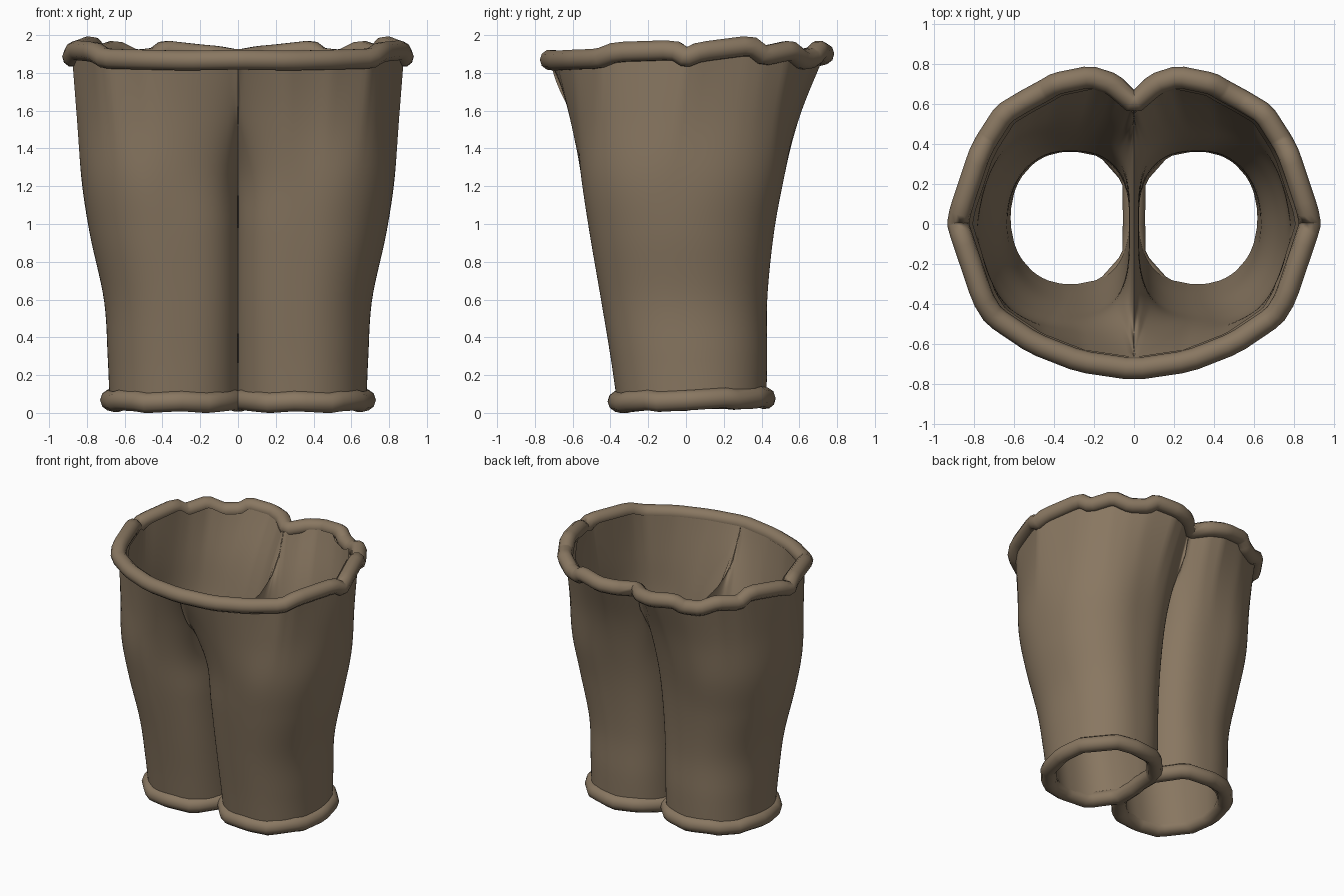
import bpy, bmesh
from math import cos, sin, radians, pi
from mathutils import Vector

if "Cube" in bpy.data.objects:
    bpy.data.objects.remove(bpy.data.objects["Cube"])

N, ROWS = 120, 40
cloth = bpy.data.materials.new("brown_cloth")
cloth.diffuse_color = (0.25, 0.185, 0.12, 1)
cloth.use_nodes = True
cloth.node_tree.nodes["Principled BSDF"].inputs["Base Color"].default_value = cloth.diffuse_color

# Right half of the waist edge, front centre to back centre
WAIST = [Vector(p) for p in [
    (0, -.725, 1.87), (.27, -.685, 1.865), (.5, -.595, 1.87), (.70, -.46, 1.875),
    (.755, -.37, 1.91), (.86, -.06, 1.92), (.878, 0, 1.88), (.865, .07, 1.91),
    (.775, .34, 1.945), (.74, .41, 1.89), (.65, .55, 1.92), (.55, .61, 1.87),
    (.44, .67, 1.88), (.39, .70, 1.92), (.22, .735, 1.90), (.11, .70, 1.89), (0, .60, 1.87)]]
# Crotch line on the centre plane, back to front
CROTCH = [Vector(p) for p in [
    (0, .60, 1.87), (0, .56, 1.70), (0, .46, 1.56), (0, .30, 1.47), (0, .05, 1.43),
    (0, -.20, 1.43), (0, -.40, 1.47), (0, -.53, 1.53), (0, -.62, 1.61), (0, -.68, 1.73),
    (0, -.725, 1.87)]]
# Leg sections: z, outer x, front y, back y, squareness of the inner side
LEG = [(.06, .68, -.365, .425, 2.4), (.3, .69, -.40, .43, 2.6), (.6, .71, -.45, .43, 2.8),
       (.95, .785, -.51, .465, 3.1), (1.25, .83, -.555, .52, 3.4)]
INNER = -.025


def along(points, t):
    """Point at fraction t of a polyline's length."""
    lens = [(b - a).length for a, b in zip(points, points[1:])]
    d = t * sum(lens)
    for a, b, l in zip(points, points[1:], lens):
        if d <= l:
            return a.lerp(b, d / l)
        d -= l
    return points[-1].copy()


def catmull(pts, t):
    """Smooth curve through pts, t from 0 to 1."""
    s = t * (len(pts) - 1)
    i = min(int(s), len(pts) - 2)
    u = s - i
    b, c = pts[i], pts[i + 1]
    a = pts[i - 1] if i else b * 2 - c
    d = pts[i + 2] if i + 2 < len(pts) else c * 2 - b
    return 0.5 * (b * 2 + (c - a) * u + (a * 2 - b * 5 + c * 4 - d) * u * u
                  + (b * 3 - a - c * 3 + d) * u ** 3)


def section(level, ang, inset=0):
    z, xo, yf, yb, n = level
    xi, xo, yf, yb = INNER + inset * .75, xo - inset, yf + inset, yb - inset
    c, s = cos(ang), sin(ang)
    n = n if c < 0 else 2.15
    k = (abs(c) ** n + abs(s) ** n) ** (-1 / n)
    return Vector(((xo + xi) / 2 + (xo - xi) / 2 * c * k,
                   (yf + yb) / 2 + (yb - yf) / 2 * s * k, z))


def top_point(deg, inset):
    p = along(WAIST, deg / 270) if deg <= 270 else along(CROTCH, (deg - 270) / 90)
    f = 1 - inset / .8
    lift = inset * .5 if p.z < 1.8 else 0
    return Vector((p.x * f, p.y * f, p.z + lift))


def finish(ob):
    ob.data.materials.clear()
    ob.data.materials.append(cloth)
    for p in ob.data.polygons:
        p.use_smooth = True


def mirror(ob):
    m = ob.modifiers.new("mirror", 'MIRROR')
    m.use_mirror_merge = False


def tube(name, pts, radius):
    cu = bpy.data.curves.new(name, 'CURVE')
    cu.dimensions = '3D'
    cu.bevel_depth = radius
    cu.bevel_resolution = 3
    sp = cu.splines.new('POLY')
    sp.points.add(len(pts) - 1)
    for q, p in zip(sp.points, pts):
        q.co = (*p, 1)
    sp.use_cyclic_u = True
    ob = bpy.data.objects.new(name, cu)
    bpy.context.collection.objects.link(ob)
    bpy.ops.object.select_all(action='DESELECT')
    ob.select_set(True)
    bpy.context.view_layer.objects.active = ob
    bpy.ops.object.convert(target='MESH')
    ob = bpy.context.object
    finish(ob)
    return ob


def trouser_half(name, inset, flip):
    """Right half lofted from hem to waist and crotch, then mirrored."""
    bm = bmesh.new()
    cols = []
    for i in range(N):
        deg = 360 * i / N
        path = [section(l, radians(deg - 135), inset) for l in LEG]
        top = top_point(deg, inset)
        mid = path[-1].lerp(top, .5)
        mid.y = path[-1].y + (top.y - path[-1].y) * (.4 if mid.y > 0 else .46)
        path += [mid, top]
        col = []
        for j in range(ROWS + 1):
            p = catmull(path, j / ROWS)
            p.x = max(p.x, .001)
            col.append(bm.verts.new(p))
        cols.append(col)
    for i in range(N):
        a, b = cols[i], cols[(i + 1) % N]
        for j in range(ROWS):
            f = (a[j], b[j], b[j + 1], a[j + 1])
            bm.faces.new(f[::-1] if flip else f)
    me = bpy.data.meshes.new(name)
    bm.to_mesh(me)
    bm.free()
    ob = bpy.data.objects.new(name, me)
    bpy.context.collection.objects.link(ob)
    finish(ob)
    mirror(ob)


# Outer cloth and inner lining
trouser_half("trouser_body", 0, False)
trouser_half("lining", .065, True)

# Rolled waist rim, rounded slightly at the kinks
loop = WAIST + [Vector((-p.x, p.y, p.z)) for p in WAIST[-2:0:-1]]
rim = []
for a, b in zip(loop, loop[1:] + loop[:1]):
    rim += [a.lerp(b, .15), a.lerp(b, .85)]
tube("waist_rim", rim, .055)

# Rolled leg hems, faceted and slightly wavy, meeting at the centre
SIDES = 12
hem = []
for i in range(SIDES * 2):
    a, b = (section(LEG[0], 2 * pi * (i // 2 + k) / SIDES) for k in (0, 1))
    p = a.lerp(b, .15 if i % 2 == 0 else .85)
    p.x = max(p.x, 0)
    p.z = .068 + .03 * p.y + .006 * sin(i * 1.9)
    hem.append(p)
mirror(tube("leg_hem", hem, .056))
